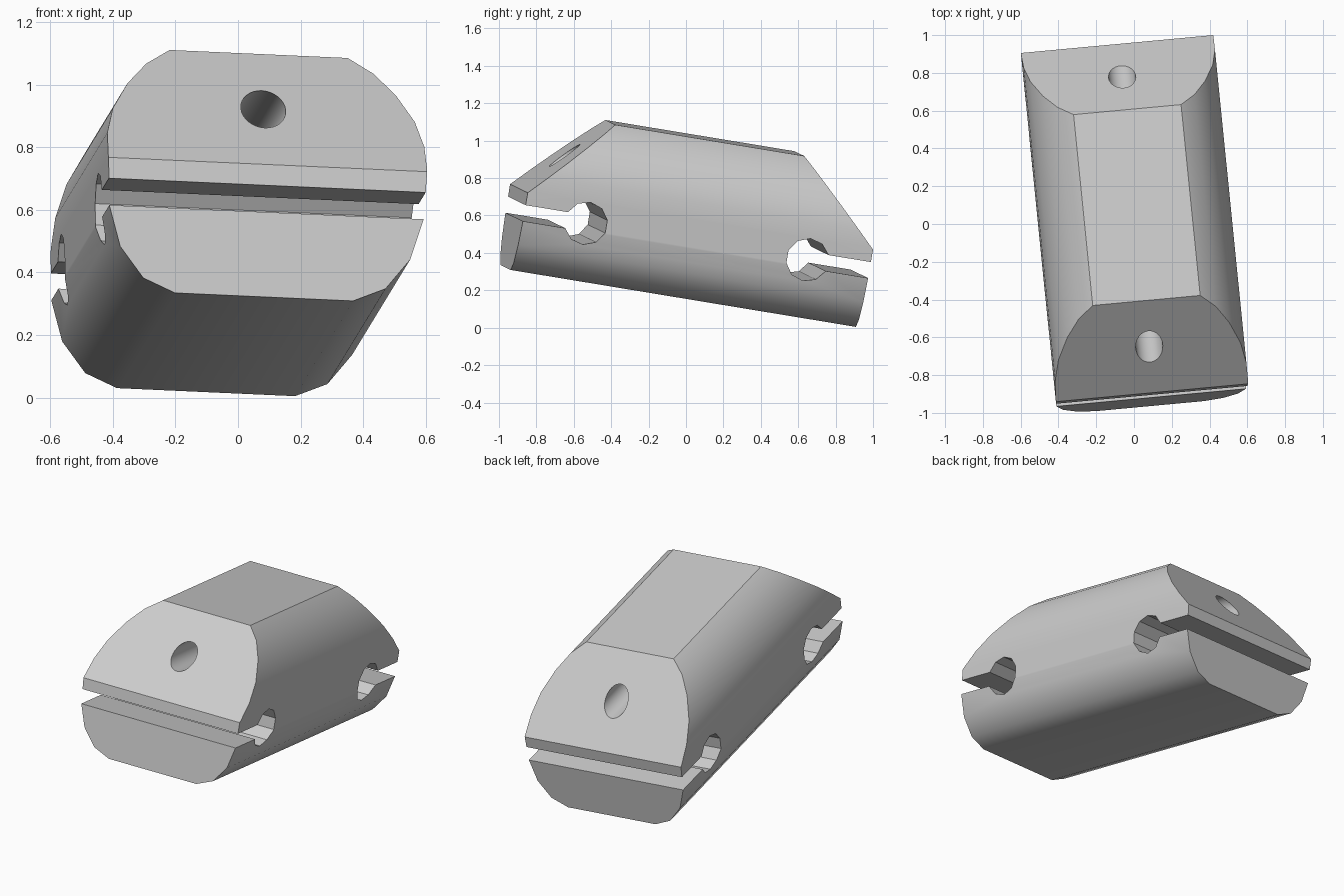
import bpy, bmesh, math
from mathutils import Matrix, Vector

if "Cube" in bpy.data.objects:
    bpy.data.objects.remove(bpy.data.objects["Cube"])

MID_X, MID_Y = -0.021, -0.067


def prism(name, points, along, depth):
    """Extrude a closed outline symmetrically along the x or y axis."""
    bm = bmesh.new()
    if along == "y":
        verts = [bm.verts.new((MID_X + u, MID_Y - depth, z)) for u, z in points]
        shift = Vector((0, 2 * depth, 0))
    else:
        verts = [bm.verts.new((MID_X - depth, MID_Y + u, z)) for u, z in points]
        shift = Vector((2 * depth, 0, 0))
    base = bm.faces.new(verts)
    new = bmesh.ops.extrude_face_region(bm, geom=[base], use_keep_orig=True)["geom"]
    bmesh.ops.translate(bm, verts=[g for g in new if isinstance(g, bmesh.types.BMVert)], vec=shift)
    bmesh.ops.recalc_face_normals(bm, faces=bm.faces)
    mesh = bpy.data.meshes.new(name)
    bm.to_mesh(mesh)
    bm.free()
    ob = bpy.data.objects.new(name, mesh)
    bpy.context.collection.objects.link(ob)
    return ob


def mirrored(half):
    return half + [(-u, z) for u, z in reversed(half)]


def combine(target, cutter, operation):
    mod = target.modifiers.new("cut", "BOOLEAN")
    mod.operation, mod.object, mod.solver = operation, cutter, "EXACT"
    bpy.context.view_layer.objects.active = target
    bpy.ops.object.modifier_apply(modifier=mod.name)
    bpy.data.objects.remove(cutter)


# Rounded cross-section of the block
section = [(0.286, 0.16), (0.389, 0.204), (0.466, 0.303), (0.505, 0.435), (0.512, 0.6),
           (0.509, 0.685), (0.485, 0.78), (0.431, 0.88), (0.365, 0.96), (0.286, 1.017)]
block = prism("clamp_block", mirrored(section), "y", 1.2)

# Side outline: sloped ends with a keyhole slot in each
RADIUS, SLOT = 0.115, 0.0435
start = math.asin(SLOT / RADIUS)
STEPS = 9
keyhole = []
for i in range(STEPS + 1):
    a = -start - (2 * math.pi - 2 * start) * i / STEPS
    keyhole.append((0.603 + RADIUS * math.cos(a), 0.478 + RADIUS * math.sin(a)))
side = [(0.94, 0.1), (0.94, 0.478 - SLOT)] + keyhole
side += [(0.94, 0.478 + SLOT), (0.94, 0.589), (0.432, 1.1)]
combine(block, prism("side_outline", mirrored(side), "x", 0.8), "INTERSECT")

# Round bore running through the upper half
bore = [(0.072 * math.cos(2 * math.pi * i / 32), 0.803 + 0.072 * math.sin(2 * math.pi * i / 32))
        for i in range(32)]
combine(block, prism("bore", bore, "y", 1.3), "DIFFERENCE")

# Tilt the block into its resting pose
ex = Vector((0.9947, 0.0925, -0.0448)).normalized()
ey = Vector((-0.0933, 0.982, -0.162))
ez = ex.cross(ey).normalized()
ey = ez.cross(ex)
block.data.transform(Matrix((ex, ey, ez)).transposed().to_4x4())

# Plain grey finish
grey = bpy.data.materials.new("light_grey")
grey.use_nodes = True
colour = (0.6, 0.6, 0.6, 1)
grey.diffuse_color = colour
grey.node_tree.nodes["Principled BSDF"].inputs["Base Color"].default_value = colour
block.data.materials.clear()
block.data.materials.append(grey)

bpy.ops.object.select_all(action="DESELECT")
block.select_set(True)
bpy.context.view_layer.objects.active = block
bpy.ops.object.shade_smooth_by_angle(angle=math.radians(31))
